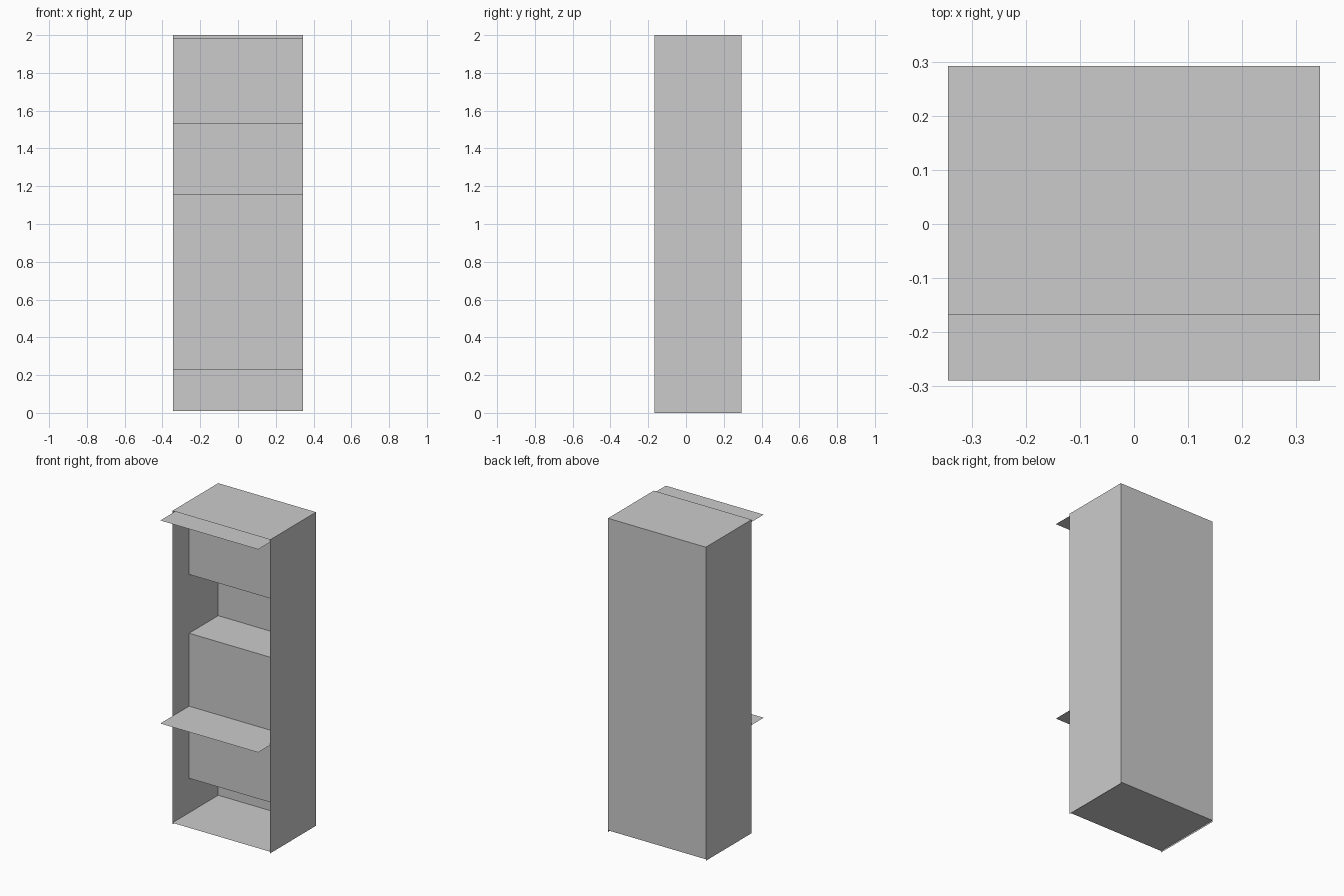
import bpy

if "Cube" in bpy.data.objects:
    bpy.data.objects.remove(bpy.data.objects["Cube"])

W = 0.345                     # half width
FRONT, MID, BACK = -0.168, 0.0, 0.293
LEDGE = -0.29                 # front edge of the projecting ledges
FLOOR, TOP = 0.01, 2.0


def sheet(name, corners):
    """One thin flat board given by its four corners."""
    mesh = bpy.data.meshes.new(name)
    mesh.from_pydata(corners, [], [range(4)])
    obj = bpy.data.objects.new(name, mesh)
    bpy.context.collection.objects.link(obj)


def shelf(name, y0, y1, z):
    sheet(name, [(-W, y0, z), (W, y0, z), (W, y1, z), (-W, y1, z)])


def upright(name, y, z0, z1):
    sheet(name, [(-W, y, z0), (W, y, z0), (W, y, z1), (-W, y, z1)])


# Outer case
for side, s in (("left", -1), ("right", 1)):
    x = s * W
    corners = [(x, FRONT, 0), (x, BACK, 0), (x, BACK, TOP), (x, FRONT, TOP)]
    sheet(side + "_side", corners if s > 0 else corners[::-1])
upright("back_panel", BACK, FLOOR, TOP)
shelf("top_panel", FRONT, BACK, TOP)
shelf("floor_panel", FRONT, BACK, FLOOR)

# Recessed front panels
upright("upper_front_panel", MID, 1.53, 1.985)
upright("lower_front_panel", MID, 0.23, 1.155)

# Boards lining the open compartments
shelf("niche_ceiling", MID, BACK, 1.53)
shelf("niche_shelf", MID, BACK, 1.155)
shelf("base_ceiling", MID, BACK, 0.23)

# Ledges projecting forward
shelf("upper_ledge", LEDGE, MID, 1.985)
shelf("lower_ledge", LEDGE, MID, 0.69)
